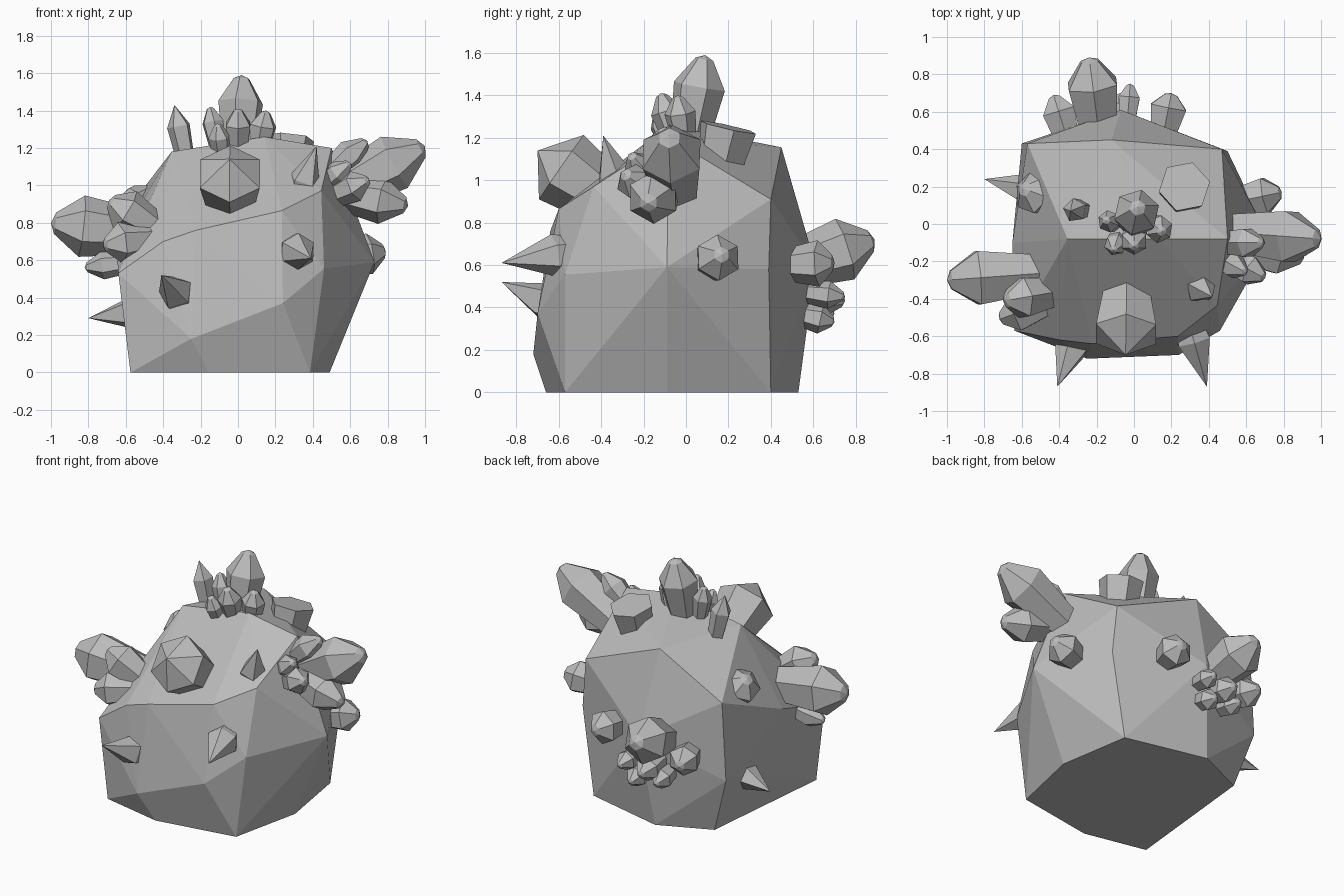
import bpy, bmesh, math
from mathutils import Vector

cube = bpy.data.objects.get("Cube")
if cube:
    bpy.data.objects.remove(cube, do_unlink=True)

grey = bpy.data.materials.new("stone_grey")
grey.use_nodes = True
colour = (0.5, 0.5, 0.5, 1)
grey.diffuse_color = colour
grey.node_tree.nodes["Principled BSDF"].inputs["Base Color"].default_value = colour


def finish(name, bm):
    bmesh.ops.recalc_face_normals(bm, faces=bm.faces)
    mesh = bpy.data.meshes.new(name)
    bm.to_mesh(mesh)
    bm.free()
    mesh.materials.append(grey)
    obj = bpy.data.objects.new(name, mesh)
    bpy.context.collection.objects.link(obj)
    return obj


def boulder(name, points):
    """Faceted rock as the convex hull of a few corner points."""
    bm = bmesh.new()
    for p in points:
        bm.verts.new(p)
    hull = bmesh.ops.convex_hull(bm, input=bm.verts)
    loose = [v for v in hull["geom_interior"] if isinstance(v, bmesh.types.BMVert)]
    bmesh.ops.delete(bm, geom=loose, context="VERTS")
    bmesh.ops.dissolve_limit(bm, angle_limit=math.radians(4),
                             verts=bm.verts, edges=bm.edges)
    return finish(name, bm)


# Each profile lists (fraction along the axis, fraction of the radius)
PROFILES = {
    "crystal": ((0, .65), (.7, 1), (.96, .35), (1, 0)),
    "gem": ((0, .75), (.66, 1), (1, 0)),
    "flat": ((0, .7), (1, 1)),
    "spike": ((0, .8), (.3, 1), (1, 0)),
}


def crystal(name, base, tip, radius, kind="crystal", sides=6):
    """Sweep a many-sided profile from base to tip."""
    base, tip = Vector(base), Vector(tip)
    axis = tip - base
    turn = axis.to_track_quat("Z", "Y")
    bm = bmesh.new()
    rings = []
    for along, width in PROFILES[kind]:
        centre = base + axis * along
        if width == 0:
            rings.append([bm.verts.new(centre)])
            continue
        ring = []
        for i in range(sides):
            a = math.tau * (i + .5) / sides
            offset = Vector((math.cos(a), math.sin(a), 0)) * radius * width
            ring.append(bm.verts.new(centre + turn @ offset))
        rings.append(ring)
    for low, high in zip(rings, rings[1:]):
        for i in range(sides):
            j = (i + 1) % sides
            if len(high) == 1:
                bm.faces.new((low[i], low[j], high[0]))
            else:
                bm.faces.new((low[i], low[j], high[j], high[i]))
    bm.faces.new(rings[0][::-1])
    if len(rings[-1]) > 1:
        bm.faces.new(rings[-1])
    return finish(name, bm)


# Rock body: base outline, widest band, then shoulders and crown
outline = [(.385, -.57), (.49, -.09), (.41, .4), (-.14, .53),
           (-.48, .38), (-.575, -.57), (-.155, -.66)]
band = [(-.25, -.72, .18), (.24, -.7, .37), (.46, -.57, .555), (.73, -.09, .59),
        (.5, .39, .58), (-.07, .61, .6), (-.6, .43, .38), (-.64, -.57, .53)]
crown = [(.445, -.435, .97), (.235, -.6, .865), (-.225, -.64, .76), (-.4, -.62, .7),
         (.5, -.08, 1.2), (.14, -.08, 1.26), (.47, .4, .91), (-.12, .45, 1.155),
         (-.57, .43, .9), (-.355, -.08, 1.18), (-.65, -.1, .68)]
boulder("rock_body", [(x, y, 0) for x, y in outline] + band + crown)

# Crown crystals
crystal("top_crystal", (0, 0, 1.1), (.02, .09, 1.59), .125)
crystal("top_spike", (-.27, .08, 1.1), (-.34, .07, 1.43), .065, "gem", 5)
crystal("top_flat_crystal", (.25, .14, .98), (.27, .2, 1.25), .14, "flat")
for base, tip, r in [((-.1, 0, 1.15), (-.15, .02, 1.42), .06),
                     ((-.08, -.05, 1.1), (-.11, -.14, 1.33), .06),
                     ((0, -.03, 1.13), (0, -.12, 1.41), .075),
                     ((.1, 0, 1.13), (.15, -.04, 1.4), .075)]:
    crystal("top_small_crystal", base, tip, r)

# Front crystal and spikes
crystal("front_large_crystal", (-.04, -.37, .91), (-.045, -.7, 1.14), .185, "gem")
crystal("front_upper_spike", (.33, -.32, .95), (.42, -.39, 1.21), .085, "spike", 5)
crystal("front_left_spike", (.29, -.52, .66), (.39, -.87, .61), .1, "spike")
crystal("front_right_spike", (-.3, -.58, .39), (-.41, -.87, .52), .095, "spike", 5)

# Left cluster
crystal("left_large_crystal", (.45, -.04, .92), (1, -.08, 1.21), .155)
crystal("left_lower_crystal", (.45, -.1, .98), (.91, -.18, .89), .125)
for base, tip, r in [((.42, -.1, 1), (.69, -.1, 1.24), .085),
                     ((.4, -.15, .95), (.6, -.26, 1.12), .07),
                     ((.46, -.16, .92), (.7, -.29, 1.03), .085)]:
    crystal("left_small_crystal", base, tip, r)
crystal("left_side_crystal", (.5, .11, .6), (.79, .17, .65), .11)

# Right cluster
crystal("right_large_crystal", (-.45, -.26, .74), (-1, -.3, .8), .165)
crystal("right_upper_crystal", (-.4, -.36, .74), (-.69, -.41, .92), .12)
crystal("right_front_crystal", (-.42, -.4, .72), (-.72, -.51, .68), .11)
crystal("right_under_crystal", (-.5, -.32, .6), (-.82, -.31, .56), .075)
crystal("right_back_crystal", (-.43, .13, .78), (-.59, .19, .98), .12)
crystal("right_low_spike", (-.48, .16, .33), (-.8, .24, .29), .09, "spike", 5)

# Back cluster
crystal("back_large_crystal", (-.18, .42, .57), (-.24, .89, .72), .15)
crystal("back_left_crystal", (.15, .45, .6), (.2, .7, .61), .11)
crystal("back_right_crystal", (-.34, .4, .53), (-.43, .69, .53), .1)
for base, tip, r in [((-.18, .48, .47), (-.18, .75, .43), .085),
                     ((-.07, .48, .38), (-.07, .7, .33), .07),
                     ((-.04, .5, .48), (-.02, .75, .45), .065),
                     ((-.24, .46, .4), (-.26, .7, .37), .07)]:
    crystal("back_small_crystal", base, tip, r)
